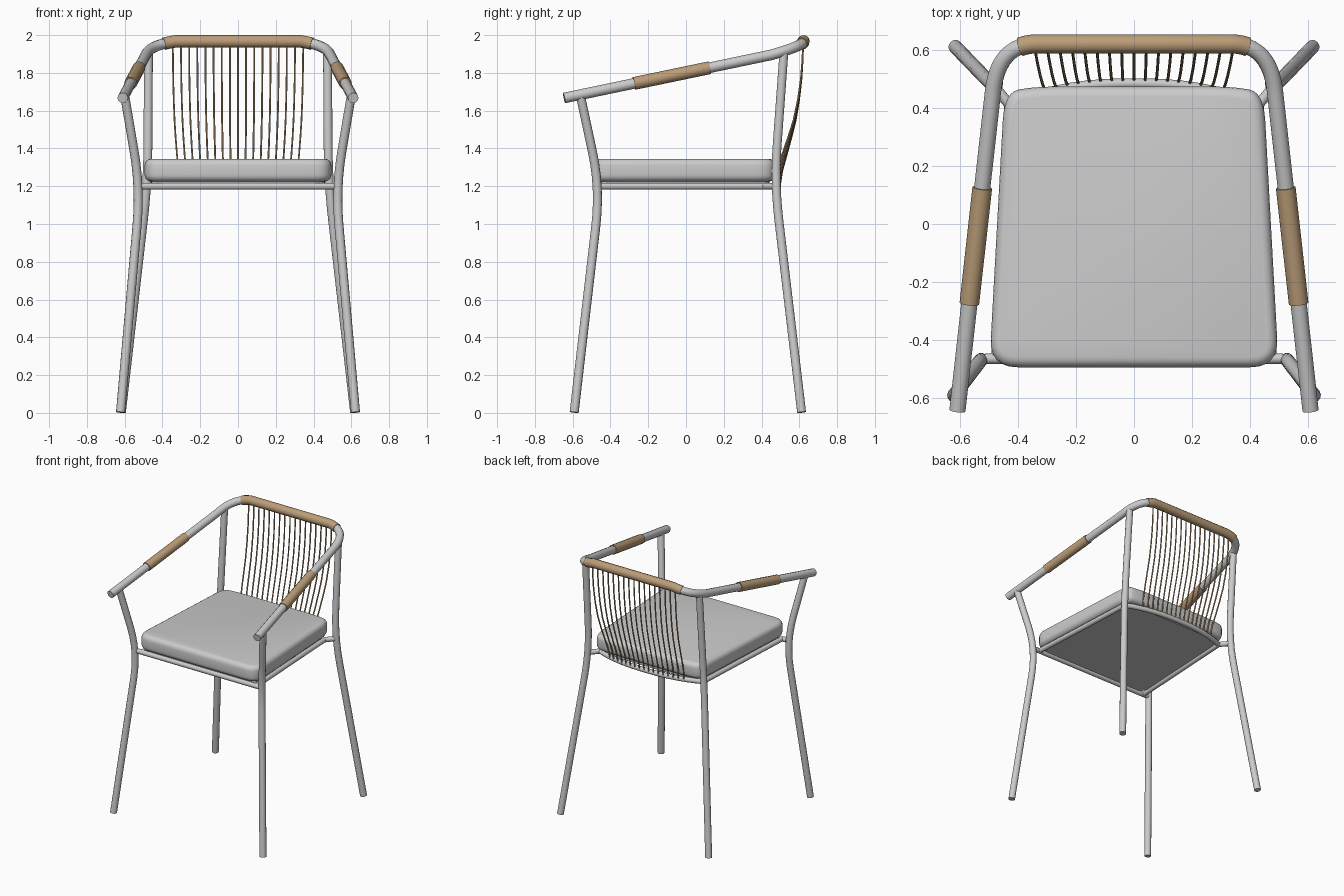
import bpy, bmesh
from mathutils import Vector

if "Cube" in bpy.data.objects:
    bpy.data.objects.remove(bpy.data.objects["Cube"])

wood = bpy.data.materials.new("wood")
wood.diffuse_color = (0.50, 0.34, 0.19, 1)
wood.use_nodes = True
wood.node_tree.nodes["Principled BSDF"].inputs["Base Color"].default_value = wood.diffuse_color


def finish(ob, mat=None):
    bpy.ops.object.select_all(action='DESELECT')
    ob.select_set(True)
    bpy.context.view_layer.objects.active = ob
    if ob.type == 'CURVE':
        bpy.ops.object.convert(target='MESH')
    bpy.ops.object.shade_smooth_by_angle(angle=0.7)
    if mat:
        bpy.context.object.data.materials.append(mat)


def arc(a, c, b, n=8):
    """Quadratic curve from a to b with control point c."""
    a, b, c = Vector(a), Vector(b), Vector(c)
    return [a * (1 - t) ** 2 + c * 2 * t * (1 - t) + b * t * t
            for t in (i / n for i in range(n + 1))]


def rounded(pts, d, closed=False, n=6):
    """Polyline with every corner rounded over distance d."""
    pts = [Vector(p) for p in pts]
    out = []
    for i, p in enumerate(pts):
        if not closed and i in (0, len(pts) - 1):
            out.append(p)
            continue
        q, r = pts[i - 1], pts[(i + 1) % len(pts)]
        da, db = min(d, (q - p).length * .45), min(d, (r - p).length * .45)
        out += arc(p + (q - p).normalized() * da, p, p + (r - p).normalized() * db, n)
    return out


def tube(name, pts, radius, mat=None, res=4):
    cu = bpy.data.curves.new(name, 'CURVE')
    cu.dimensions = '3D'
    cu.bevel_depth, cu.bevel_resolution, cu.use_fill_caps = radius, res, True
    sp = cu.splines.new('POLY')
    sp.points.add(len(pts) - 1)
    for s, p in zip(sp.points, pts):
        s.co = (*p, 1)
    ob = bpy.data.objects.new(name, cu)
    bpy.context.collection.objects.link(ob)
    finish(ob, mat)


def mirror(pts, s):
    return [Vector((p[0] * s, p[1], p[2])) for p in pts]


def slab(name, outline, z0, z1, bevel, segments):
    bm = bmesh.new()
    face = bm.faces.new([bm.verts.new((p.x, p.y, z0)) for p in outline])
    if face.normal.z > 0:
        face.normal_flip()
    ext = bmesh.ops.extrude_face_region(bm, geom=[face], use_keep_orig=True)
    bmesh.ops.translate(bm, vec=(0, 0, z1 - z0),
                        verts=[v for v in ext['geom'] if isinstance(v, bmesh.types.BMVert)])
    bmesh.ops.recalc_face_normals(bm, faces=bm.faces)
    rim = [e for e in bm.edges if abs(e.verts[0].co.z - e.verts[1].co.z) < 1e-5]
    bmesh.ops.bevel(bm, geom=rim, offset=bevel, segments=segments, profile=.5, affect='EDGES')
    me = bpy.data.meshes.new(name)
    bm.to_mesh(me)
    bm.free()
    ob = bpy.data.objects.new(name, me)
    bpy.context.collection.objects.link(ob)
    finish(ob)


# Cushion and the panel below it share a tapered outline
half = [(.50, -.495, 0), (.448, .455, 0), (.34, .475, 0)]
corners = half + mirror(half, -1)[::-1]
outline = rounded(corners, .10, closed=True)
slab("seat_cushion", outline, 1.225, 1.345, .035, 4)
slab("seat_panel", [p * .93 for p in outline], 1.203, 1.227, .003, 1)

# Arm and back rail: straight arms, curved into the back
front, bend = Vector((.61, -.645, 1.667)), Vector((.488, .45, 1.895))
curve = arc(bend, (.472, .625, 1.945), (.33, .622, 1.967), 12)
side = [front] + curve
tube("arm_back_rail", side + mirror(side, -1)[::-1], .028)
grip = curve[9:]
tube("back_grip", grip + mirror(grip, -1)[::-1], .033, wood)


def on_arm(y):
    return front.lerp(bend, (y - front.y) / (bend.y - front.y))


for s, tag in ((1, "right"), (-1, "left")):
    # Wooden arm sleeves
    tube("arm_grip_" + tag, mirror([on_arm(-.275), on_arm(.125)], s), .034, wood)
    # Legs, bent at seat height
    tube("front_leg_" + tag, mirror(rounded(
        [(.622, -.592, .003), (.517, -.454, 1.19), on_arm(-.56)], .2), s), .024)
    tube("back_leg_" + tag, mirror(rounded(
        [(.617, .612, .003), (.478, .468, 1.22), (.474, .518, 1.905)], .2), s), .024)
    # Seat side rails and short links to the back legs
    tube("side_rail_" + tag, mirror([(.475, -.465, 1.2), (.43, .41, 1.2)], s), .018)
    tube("back_link_" + tag, mirror([(.42, .40, 1.2), (.482, .475, 1.2)], s), .018)

tube("front_rail", [(-.515, -.465, 1.2), (.515, -.465, 1.2)], .018)


# Bowed rear rail
def bow(x):
    return .485 - .075 * (abs(x) / .43) ** 2.4


tube("rear_rail", [(x, bow(x), 1.2) for x in (-.43 + .86 * i / 16 for i in range(17))], .018)

# Back spindles, curving from the rear rail up to the back grip
profile = [(1.2, 0), (1.28, .10), (1.37, .30), (1.46, .50), (1.55, .68),
           (1.66, .83), (1.77, .93), (1.87, .98), (1.965, 1)]
for i in range(17):
    top = -.345 + .69 * i / 16
    low = top * .89
    pts = []
    for z, f in profile:
        y0 = bow(low) + .012
        pts.append((low + (top - low) * f ** .7, y0 + (.62 - y0) * f, z))
    tube(f"spindle_{i + 1}", pts, .005, wood, 1)
